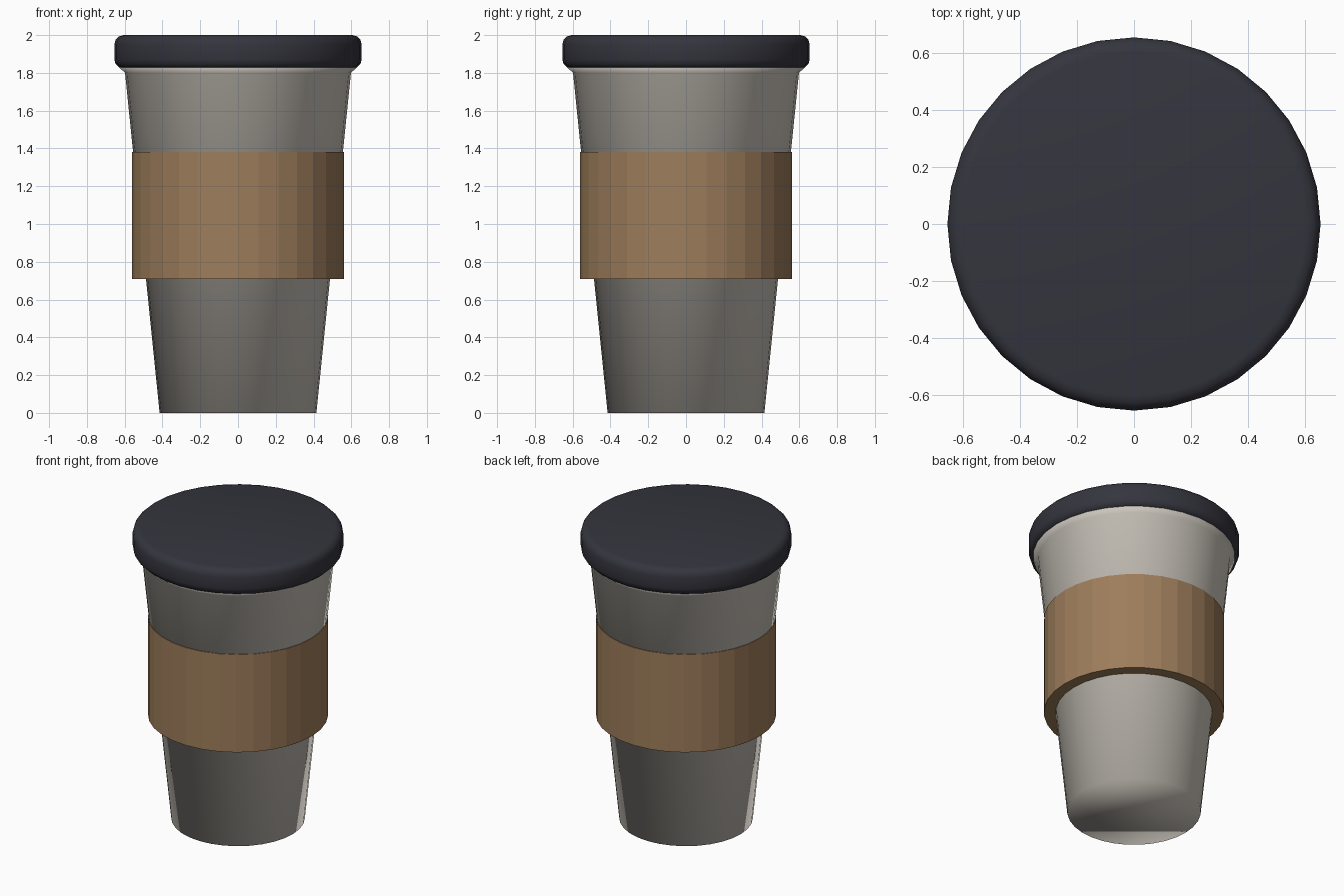
import bpy, bmesh, math

if "Cube" in bpy.data.objects:
    bpy.data.objects.remove(bpy.data.objects["Cube"])

SIDES = 32


def material(name, rgb):
    m = bpy.data.materials.new(name)
    m.diffuse_color = (*rgb, 1)
    m.use_nodes = True
    m.node_tree.nodes["Principled BSDF"].inputs["Base Color"].default_value = m.diffuse_color
    return m


def lathe(name, profile, mat, smooth):
    """Closed solid of revolution from (radius, z) points, bottom to top."""
    bm = bmesh.new()
    rings = []
    for r, z in profile:
        rings.append([bm.verts.new((r * math.cos(a), r * math.sin(a), z))
                      for a in (2 * math.pi * i / SIDES for i in range(SIDES))])
    for lo, hi in zip(rings, rings[1:]):
        for i in range(SIDES):
            j = (i + 1) % SIDES
            bm.faces.new((lo[i], lo[j], hi[j], hi[i]))
    bm.faces.new(rings[0][::-1])
    bm.faces.new(rings[-1])
    for f in bm.faces:
        f.smooth = smooth
    mesh = bpy.data.meshes.new(name)
    bm.to_mesh(mesh)
    bm.free()
    mesh.materials.append(mat)
    ob = bpy.data.objects.new(name, mesh)
    bpy.context.collection.objects.link(ob)
    return ob


cup_grey = material("warm grey", (0.60, 0.565, 0.505))
sleeve_brown = material("cardboard brown", (0.34, 0.205, 0.105))
lid_black = material("blue black", (0.035, 0.035, 0.048))

# Tapered cup with a flared lip tucked under the lid
lathe("cup", [(0.415, 0), (0.598, 1.80), (0.628, 1.828), (0.60, 1.85)], cup_grey, True)

# Straight faceted sleeve
lathe("sleeve", [(0.56, 0.71), (0.56, 1.38)], sleeve_brown, False)

# Lid with rounded top and bottom edges
lid = lathe("lid", [(0.655, 1.822), (0.655, 2.0)], lid_black, True)
bevel = lid.modifiers.new("rounded_edges", 'BEVEL')
bevel.width = 0.05
bevel.segments = 3
bevel.limit_method = 'ANGLE'
bevel.angle_limit = math.radians(30)
